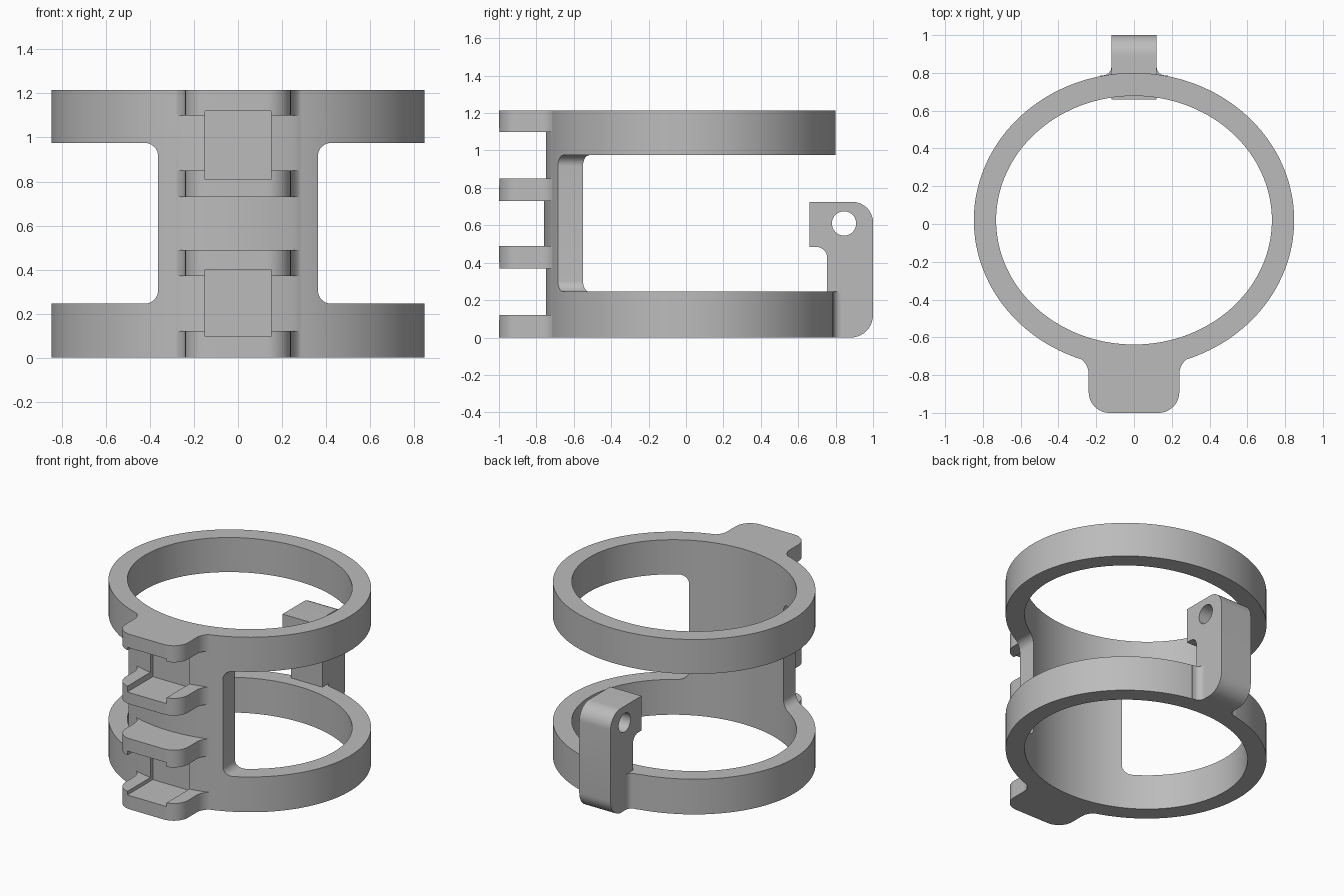
import bpy, bmesh, math
from mathutils import Vector

cube = bpy.data.objects.get("Cube")
if cube:
    bpy.data.objects.remove(cube, do_unlink=True)

HEIGHT = 1.215
RING_H = 0.245
CENTRE_Y = 0.02

grey = bpy.data.materials.new("plain grey")
grey.use_nodes = True
colour = (0.5, 0.5, 0.5, 1)
grey.diffuse_color = colour
grey.node_tree.nodes["Principled BSDF"].inputs["Base Color"].default_value = colour


def rounded(corners, steps=10):
    """Turn (u, v, radius) corners into an outline with filleted corners."""
    pts = []
    for i, (u, v, r) in enumerate(corners):
        p = Vector((u, v))
        if r == 0:
            pts.append(p)
            continue
        a = (Vector(corners[i - 1][:2]) - p).normalized()
        b = (Vector(corners[(i + 1) % len(corners)][:2]) - p).normalized()
        half = a.angle(b) / 2
        centre = p + (a + b).normalized() * (r / math.sin(half))
        start = p + a * (r / math.tan(half)) - centre
        end = p + b * (r / math.tan(half)) - centre
        sweep = math.pi - 2 * half
        for k in range(steps + 1):
            t = k / steps
            pts.append(centre + (start * math.sin((1 - t) * sweep)
                                 + end * math.sin(t * sweep)) / math.sin(sweep))
    return pts


def ellipse(rx, ry, cu, cv, n):
    return [Vector((cu + rx * math.cos(math.tau * i / n),
                    cv + ry * math.sin(math.tau * i / n))) for i in range(n)]


def box(u0, u1, v0, v1):
    return [Vector(p) for p in ((u0, v0), (u1, v0), (u1, v1), (u0, v1))]


def prism(name, outline, lo, hi, axis="z"):
    """Extrude an outline along an axis."""
    place = {"z": lambda p, w: (p.x, p.y, w),
             "y": lambda p, w: (p.x, w, p.y),
             "x": lambda p, w: (w, p.x, p.y)}[axis]
    bm = bmesh.new()
    bottom = [bm.verts.new(place(p, lo)) for p in outline]
    top = [bm.verts.new(place(p, hi)) for p in outline]
    bm.faces.new(bottom)
    bm.faces.new(top)
    for i in range(len(outline)):
        j = (i + 1) % len(outline)
        bm.faces.new((bottom[i], bottom[j], top[j], top[i]))
    bmesh.ops.recalc_face_normals(bm, faces=bm.faces)
    mesh = bpy.data.meshes.new(name)
    bm.to_mesh(mesh)
    bm.free()
    mesh.materials.append(grey)
    ob = bpy.data.objects.new(name, mesh)
    bpy.context.collection.objects.link(ob)
    return ob


def combine(target, other, operation):
    """Apply a boolean and drop the helper."""
    other.hide_render = True
    mod = target.modifiers.new("combine", "BOOLEAN")
    mod.object, mod.operation, mod.solver = other, operation, "EXACT"
    bpy.ops.object.select_all(action="DESELECT")
    bpy.context.view_layer.objects.active = target
    target.select_set(True)
    bpy.ops.object.modifier_apply(modifier=mod.name)
    bpy.data.objects.remove(other, do_unlink=True)


# Oval sleeve that becomes two rings and a front pillar
body = prism("ring_body", ellipse(0.848, 0.78, 0, CENTRE_Y, 144), 0, HEIGHT)
combine(body, prism("bore", ellipse(0.73, 0.658, 0, CENTRE_Y, 144), -0.1, HEIGHT + 0.1),
        "DIFFERENCE")

# Windows left and right of the pillar, open all round the back
z0, z1 = RING_H, HEIGHT - RING_H + 0.005
for s in (-1, 1):
    window = rounded([(s * 0.363, z0, 0.06), (s * 1.2, z0, 0),
                      (s * 1.2, z1, 0), (s * 0.363, z1, 0.06)])
    combine(body, prism("window", window, -1.2, 1.2, "y"), "DIFFERENCE")
combine(body, prism("back_opening", box(-0.5, 0.5, 0.1, 1.2), z0, z1), "DIFFERENCE")

# Four hinge tabs with filleted roots on the front
half_tab = [(0.30, -0.65, 0), (0.36, -0.682, 0), (0.24, -0.725, 0.1), (0.24, -1, 0.11)]
tab = rounded(half_tab + [(-u, v, r) for u, v, r in reversed(half_tab)])
for lo, hi in ((0, 0.12), (0.37, 0.49), (0.73, 0.85), (1.10, HEIGHT)):
    combine(body, prism("hinge_tab", tab, lo, hi), "UNION")

# Square pockets cut into the tabs and pillar
for lo, hi in ((0.095, 0.40), (0.81, 1.12)):
    combine(body, prism("pocket", box(-0.15, 0.15, -1.1, -0.72), lo, hi), "DIFFERENCE")

# Hooked latch bracket on the back
hook = rounded([(0.755, 0, 0), (1, 0, 0.12), (1, 0.725, 0.11), (0.66, 0.725, 0),
                (0.66, 0.485, 0), (0.755, 0.485, 0.06)])
bracket = prism("latch_bracket", hook, -0.12, 0.12, "x")
combine(bracket, prism("pin_hole", ellipse(0.065, 0.065, 0.845, 0.61, 40), -0.3, 0.3, "x"),
        "DIFFERENCE")

# Flared root where the bracket meets the lower ring
half_root = [(0.18, 0.75, 0), (0.18, 0.786, 0), (0.12, 0.79, 0.045), (0.12, 0.86, 0)]
root = rounded(half_root + [(-u, v, r) for u, v, r in reversed(half_root)])
combine(body, prism("bracket_root", root, 0, RING_H), "UNION")

for ob in (body, bracket):
    bpy.ops.object.select_all(action="DESELECT")
    bpy.context.view_layer.objects.active = ob
    ob.select_set(True)
    bpy.ops.object.shade_smooth_by_angle(angle=math.radians(30))
